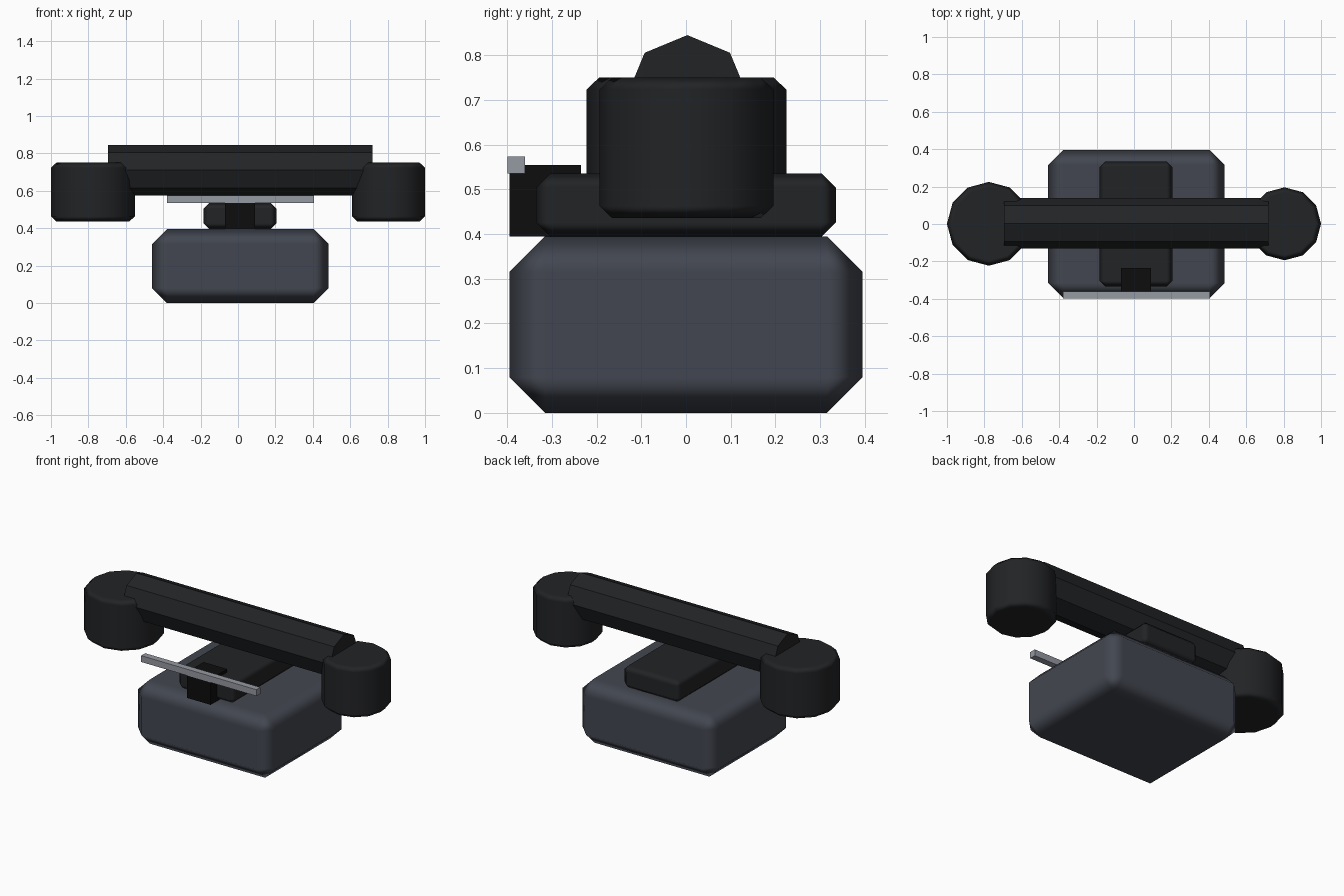
import bpy
import math

if "Cube" in bpy.data.objects:
    bpy.data.objects.remove(bpy.data.objects["Cube"])


def material(name, color):
    m = bpy.data.materials.new(name)
    m.diffuse_color = (*color, 1)
    m.use_nodes = True
    m.node_tree.nodes["Principled BSDF"].inputs["Base Color"].default_value = m.diffuse_color
    return m


SLATE = material("slate", (0.055, 0.062, 0.08))
DARK = material("dark_plastic", (0.016, 0.017, 0.019))
BLACK = material("black", (0.004, 0.004, 0.004))
METAL = material("metal", (0.30, 0.32, 0.36))


def finish(obj, name, mat, bevel=0):
    obj.name = name
    obj.data.materials.append(mat)
    bpy.ops.object.transform_apply(location=False, rotation=True, scale=True)
    if bevel:
        bpy.ops.object.shade_smooth()
        mod = obj.modifiers.new("chamfer", 'BEVEL')
        mod.width = bevel
        mod.segments = 1
        mod.limit_method = 'ANGLE'
        mod.angle_limit = math.radians(60)
        mod.harden_normals = True
    return obj


def box(name, lo, hi, mat, bevel=0):
    center = [(a + b) / 2 for a, b in zip(lo, hi)]
    bpy.ops.mesh.primitive_cube_add(size=1, location=center)
    obj = bpy.context.object
    obj.scale = [b - a for a, b in zip(lo, hi)]
    return finish(obj, name, mat, bevel)


def cylinder(name, sides, radius, depth, center, mat, rotation=(0, 0, 0), bevel=0):
    bpy.ops.mesh.primitive_cylinder_add(vertices=sides, radius=radius, depth=depth,
                                        location=center, rotation=rotation)
    return finish(bpy.context.object, name, mat, bevel)


# Chamfered base and the cradle on top of it
box("base_body", (-0.46, -0.395, 0), (0.485, 0.395, 0.395), SLATE, 0.08)
box("cradle", (-0.185, -0.335, 0.395), (0.205, 0.335, 0.535), DARK, 0.031)

# Front bracket carrying the metal bar
box("front_bracket", (-0.07, -0.395, 0.395), (0.09, -0.235, 0.555), BLACK)
box("metal_bar", (-0.38, -0.399, 0.535), (0.405, -0.36, 0.574), METAL)

# Eight-sided handle lying along x
cylinder("handset_grip", 8, 0.135, 1.415, (0.0125, 0.003, 0.71), DARK,
         rotation=(0, math.pi / 2, 0))

# Twelve-sided end cups
for name, x, radius in (("mouthpiece", -0.776, 0.224), ("earpiece", 0.805, 0.195)):
    cylinder(name, 12, radius, 0.315, (x, 0.001, 0.593), DARK, bevel=0.028)
